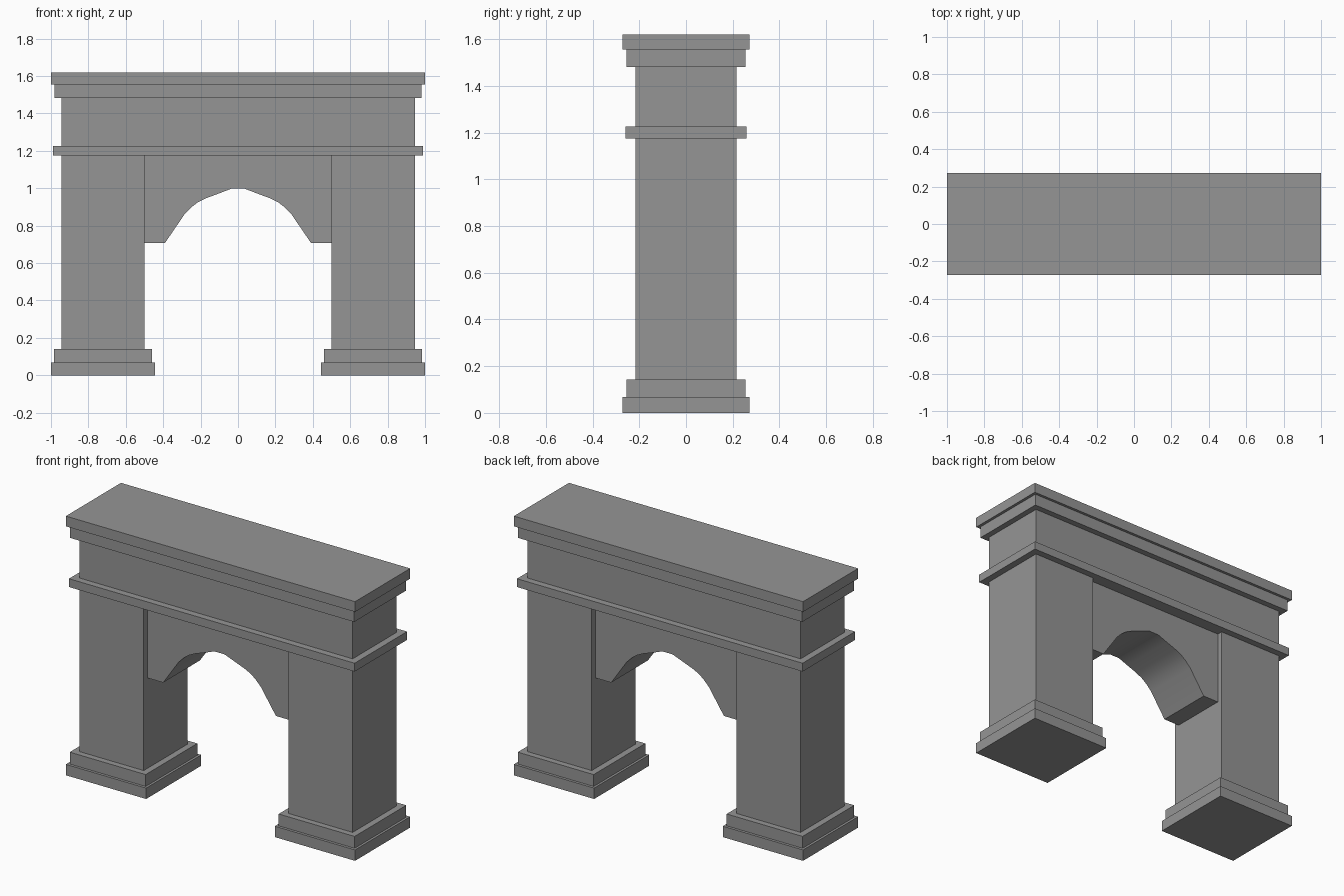
import bpy
import bmesh
import math

cube = bpy.data.objects.get("Cube")
if cube:
    bpy.data.objects.remove(cube, do_unlink=True)

# Single stone colour
stone = bpy.data.materials.new("grey_stone")
stone.use_nodes = True
colour = (0.3, 0.3, 0.3, 1)
stone.diffuse_color = colour
stone.node_tree.nodes["Principled BSDF"].inputs["Base Color"].default_value = colour


def finish(name, bm):
    bmesh.ops.recalc_face_normals(bm, faces=bm.faces)
    mesh = bpy.data.meshes.new(name)
    bm.to_mesh(mesh)
    bm.free()
    mesh.materials.append(stone)
    obj = bpy.data.objects.new(name, mesh)
    bpy.context.collection.objects.link(obj)
    return obj


def block(name, x0, x1, depth, z0, z1):
    """Box from x0 to x1 and z0 to z1, centred on y, with half depth."""
    bm = bmesh.new()
    bmesh.ops.create_cube(bm, size=1)
    for v in bm.verts:
        v.co.x = x1 if v.co.x > 0 else x0
        v.co.y = math.copysign(depth, v.co.y)
        v.co.z = z1 if v.co.z > 0 else z0
    return finish(name, bm)


# Piers with stepped bases
for side, s in (("left", 1), ("right", -1)):
    for part, inner, outer, depth, z0, z1 in (
        ("plinth", 0.445, 1.0, 0.272, 0, 0.068),
        ("base_step", 0.46, 0.985, 0.255, 0.068, 0.142),
        ("pier", 0.5, 0.945, 0.217, 0.142, 1.175),
    ):
        a, b = sorted((s * inner, s * outer))
        block(f"{side}_{part}", a, b, depth, z0, z1)

# Band, attic and stepped cornice across the top
for part, half, depth, z0, z1 in (
    ("string_course", 0.988, 0.259, 1.175, 1.227),
    ("attic", 0.945, 0.217, 1.227, 1.482),
    ("lower_cornice", 0.982, 0.255, 1.482, 1.556),
    ("top_cornice", 1.0, 0.272, 1.556, 1.62),
):
    block(part, -half, half, depth, z0, z1)

# Recessed arch panel between the piers
curve = [(0.39, 0.708), (0.285, 0.862), (0.25, 0.898), (0.215, 0.925),
         (0.17, 0.947), (0.1, 0.973), (0.035, 0.998)]
half_outline = [(0.5, 1.175), (0.5, 0.708)] + curve
outline = half_outline + [(-x, z) for x, z in reversed(half_outline)]
bm = bmesh.new()
face = bm.faces.new([bm.verts.new((x, -0.182, z)) for x, z in outline])
extruded = bmesh.ops.extrude_face_region(bm, geom=[face])["geom"]
bmesh.ops.translate(bm, vec=(0, 0.364, 0),
                    verts=[v for v in extruded if isinstance(v, bmesh.types.BMVert)])
arch = finish("arch_panel", bm)
bpy.ops.object.select_all(action="DESELECT")
arch.select_set(True)
bpy.context.view_layer.objects.active = arch
bpy.ops.object.shade_smooth_by_angle(angle=math.radians(40))
